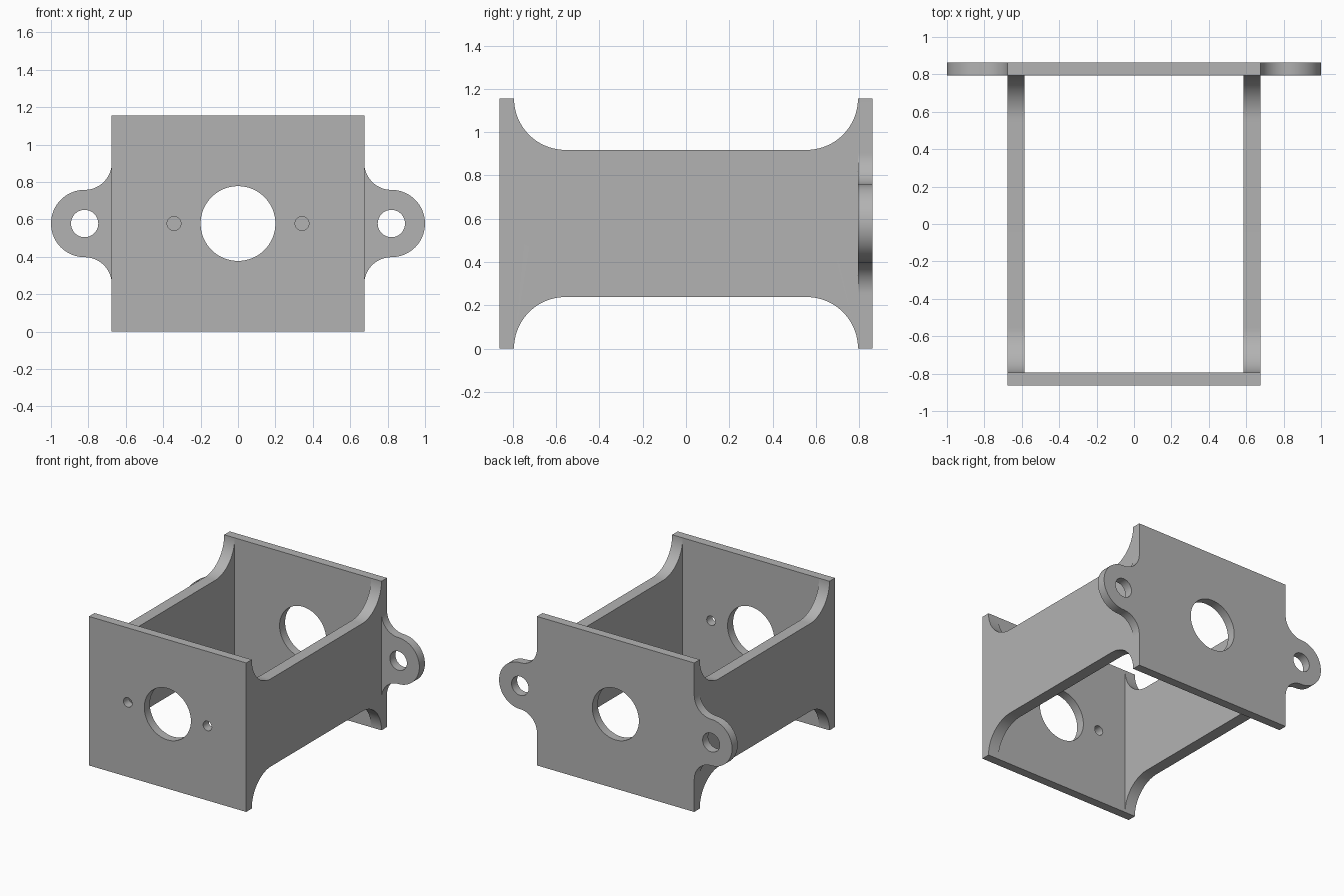
import bpy, bmesh
from math import sin, cos, radians
from mathutils import Matrix

default = bpy.data.objects.get("Cube")
if default:
    bpy.data.objects.remove(default, do_unlink=True)

grey = bpy.data.materials.new("plain grey")
grey.use_nodes = True
colour = (0.45, 0.45, 0.45, 1)
grey.diffuse_color = colour
grey.node_tree.nodes["Principled BSDF"].inputs["Base Color"].default_value = colour

HALF_W, HEIGHT = 0.675, 1.156   # plate half width and height
MID = HEIGHT / 2
INNER, OUTER = 0.795, 0.863     # plate faces along y
WALL = 0.09                     # side wall thickness
NOTCH = 0.238                   # radius of wall corner sweeps
EAR_X, EAR_R, EAR_FILLET = 0.82, 0.18, 0.145


def arc(cx, cz, r, start, end, steps=24):
    angles = [radians(start + (end - start) * i / steps) for i in range(steps + 1)]
    return [(cx + r * cos(a), cz + r * sin(a)) for a in angles]


def circle(cx, cz, r, steps=48):
    return arc(cx, cz, r, 0, 360, steps)[:-1]


def mirrored(points):
    """Close an outline by mirroring its right half."""
    return points + [(-x, z) for x, z in reversed(points)]


def slab(name, loops, thickness, matrix):
    """Fill an outline with holes, thicken it and place it."""
    curve = bpy.data.curves.new(name, 'CURVE')
    curve.dimensions, curve.fill_mode = '2D', 'BOTH'
    curve.extrude = thickness / 2
    for loop in loops:
        spline = curve.splines.new('POLY')
        spline.points.add(len(loop) - 1)
        for point, (u, v) in zip(spline.points, loop):
            point.co = (u, v, 0, 1)
        spline.use_cyclic_u = True
    temp = bpy.data.objects.new(name + " outline", curve)
    bpy.context.collection.objects.link(temp)
    graph = bpy.context.evaluated_depsgraph_get()
    mesh = bpy.data.meshes.new_from_object(temp.evaluated_get(graph))
    bpy.data.objects.remove(temp, do_unlink=True)
    bm = bmesh.new()
    bm.from_mesh(mesh)
    bmesh.ops.remove_doubles(bm, verts=bm.verts, dist=0.0002)
    bm.transform(matrix)
    bmesh.ops.recalc_face_normals(bm, faces=bm.faces)
    bm.to_mesh(mesh)
    bm.free()
    mesh.materials.clear()
    mesh.materials.append(grey)
    obj = bpy.data.objects.new(name, mesh)
    bpy.context.collection.objects.link(obj)
    bpy.ops.object.select_all(action='DESELECT')
    obj.select_set(True)
    bpy.context.view_layer.objects.active = obj
    bpy.ops.object.shade_smooth_by_angle(angle=radians(30))
    return obj


# Axis changes: outline plane to xz (plates) and to yz (walls)
to_xz = Matrix(((1, 0, 0, 0), (0, 0, 1, 0), (0, 1, 0, 0), (0, 0, 0, 1)))
to_yz = Matrix(((0, 0, 1, 0), (1, 0, 0, 0), (0, 1, 0, 0), (0, 0, 0, 1)))
plate_y = (INNER + OUTER) / 2
bore = circle(0, MID, 0.2, 64)

# Front plate with bore and two screw holes
front = mirrored([(HALF_W, 0), (HALF_W, HEIGHT)])
screws = [circle(s * 0.342, MID, 0.037, 32) for s in (-1, 1)]
slab("front_plate", [front, bore] + screws, OUTER - INNER,
     Matrix.Translation((0, -plate_y, 0)) @ to_xz)

# Back plate with rounded mounting ears
reach = EAR_R + EAR_FILLET
half = ([(HALF_W, 0)]
        + arc(EAR_X, MID - reach, EAR_FILLET, 180, 90)
        + arc(EAR_X, MID, EAR_R, -90, 90, 36)[1:]
        + arc(EAR_X, MID + reach, EAR_FILLET, 270, 180)[1:]
        + [(HALF_W, HEIGHT)])
ear_holes = [circle(s * EAR_X, MID, 0.073) for s in (-1, 1)]
slab("back_plate", [mirrored(half), bore] + ear_holes, OUTER - INNER,
     Matrix.Translation((0, plate_y, 0)) @ to_xz)

# Side walls with swept corners
end = INNER - NOTCH
wall = mirrored(arc(end, 0, NOTCH, 90, 0) + arc(end, HEIGHT, NOTCH, 0, -90))
for side, s in (("left", 1), ("right", -1)):
    slab(side + "_wall", [wall], WALL,
         Matrix.Translation((s * (HALF_W - WALL / 2), 0, 0)) @ to_yz)
